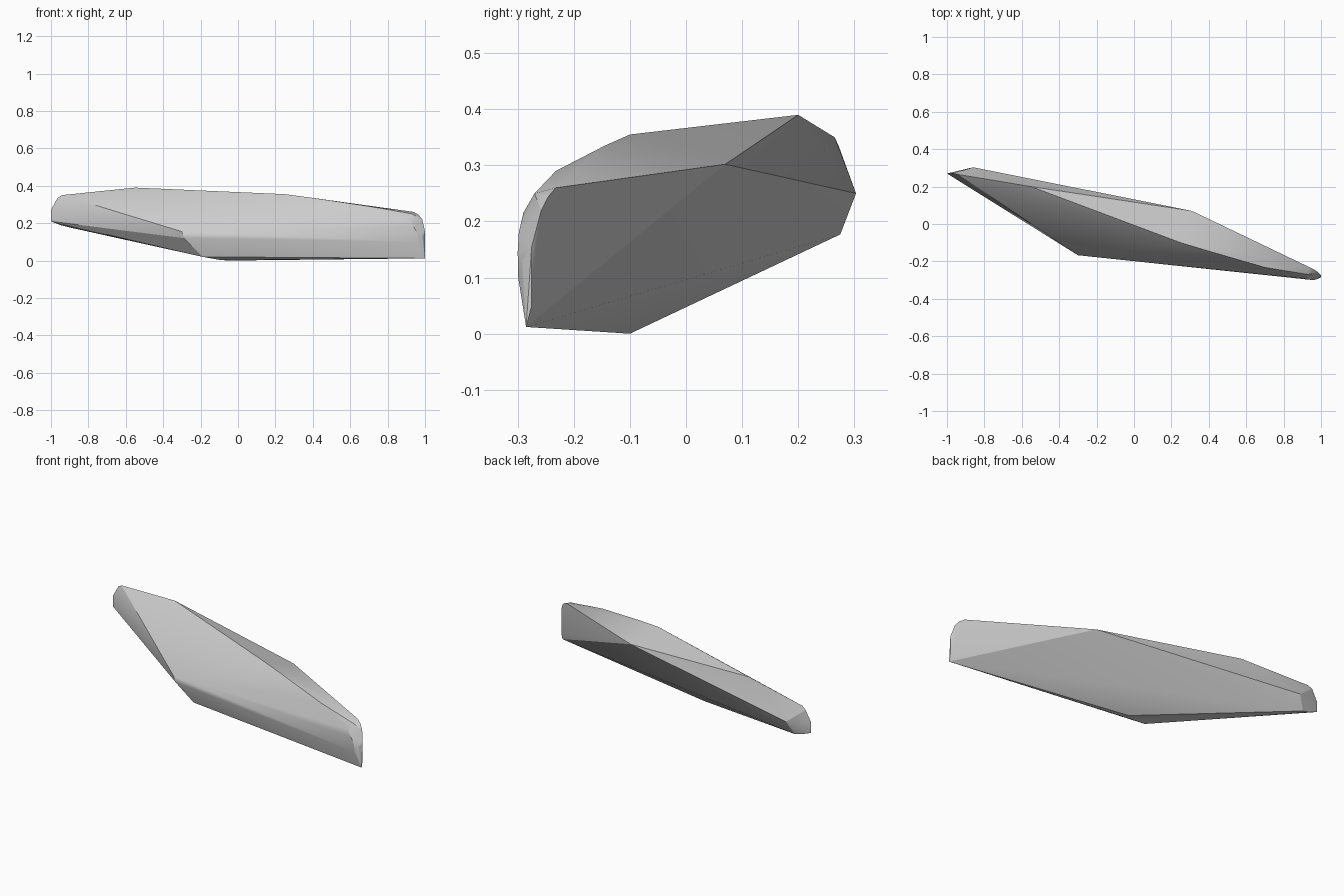
import bpy, bmesh

if "Cube" in bpy.data.objects:
    bpy.data.objects.remove(bpy.data.objects["Cube"])

# Corner points of the shard, grouped by region; the skin is their convex hull
left_tip = [(-1, .27, .21), (-1, .27, .27), (-.94, .265, .35), (-.965, .272, .335),
            (-.86, .303, .25), (-.9, .275, .177), (-.95, .27, .19)]
top_ridge = [(-.55, .2, .39), (.25, -.1, .355), (.4, -.145, .335), (.7, -.232, .29)]
back_edge = [(.31, .07, .302)]
underside = [(-.3, -.167, .155), (-.29, -.163, .12), (-.19, -.14, .02),
             (-.05, -.1, 0), (-.1, -.125, .004)]
right_end = [(1, -.285, .012), (1, -.275, .05), (1, -.275, .155), (.985, -.258, .22),
             (.965, -.245, .245), (.94, -.232, .26), (.96, -.3, .145), (.94, -.298, .18),
             (.91, -.29, .215), (.93, -.27, .25), (.985, -.292, .13), (.965, -.299, .1)]

bm = bmesh.new()
for p in left_tip + top_ridge + back_edge + underside + right_end:
    bm.verts.new(p)
hull = bmesh.ops.convex_hull(bm, input=bm.verts[:])
loose = [v for v in bm.verts if not v.link_faces]
bmesh.ops.delete(bm, geom=loose, context='VERTS')
bmesh.ops.recalc_face_normals(bm, faces=bm.faces[:])

mesh = bpy.data.meshes.new("stone_shard")
bm.to_mesh(mesh)
bm.free()
shard = bpy.data.objects.new("stone_shard", mesh)
bpy.context.collection.objects.link(shard)

# Soft shading over the rounded end, crisp main edges
bpy.context.view_layer.objects.active = shard
shard.select_set(True)
bpy.ops.object.shade_smooth_by_angle(angle=0.35)
